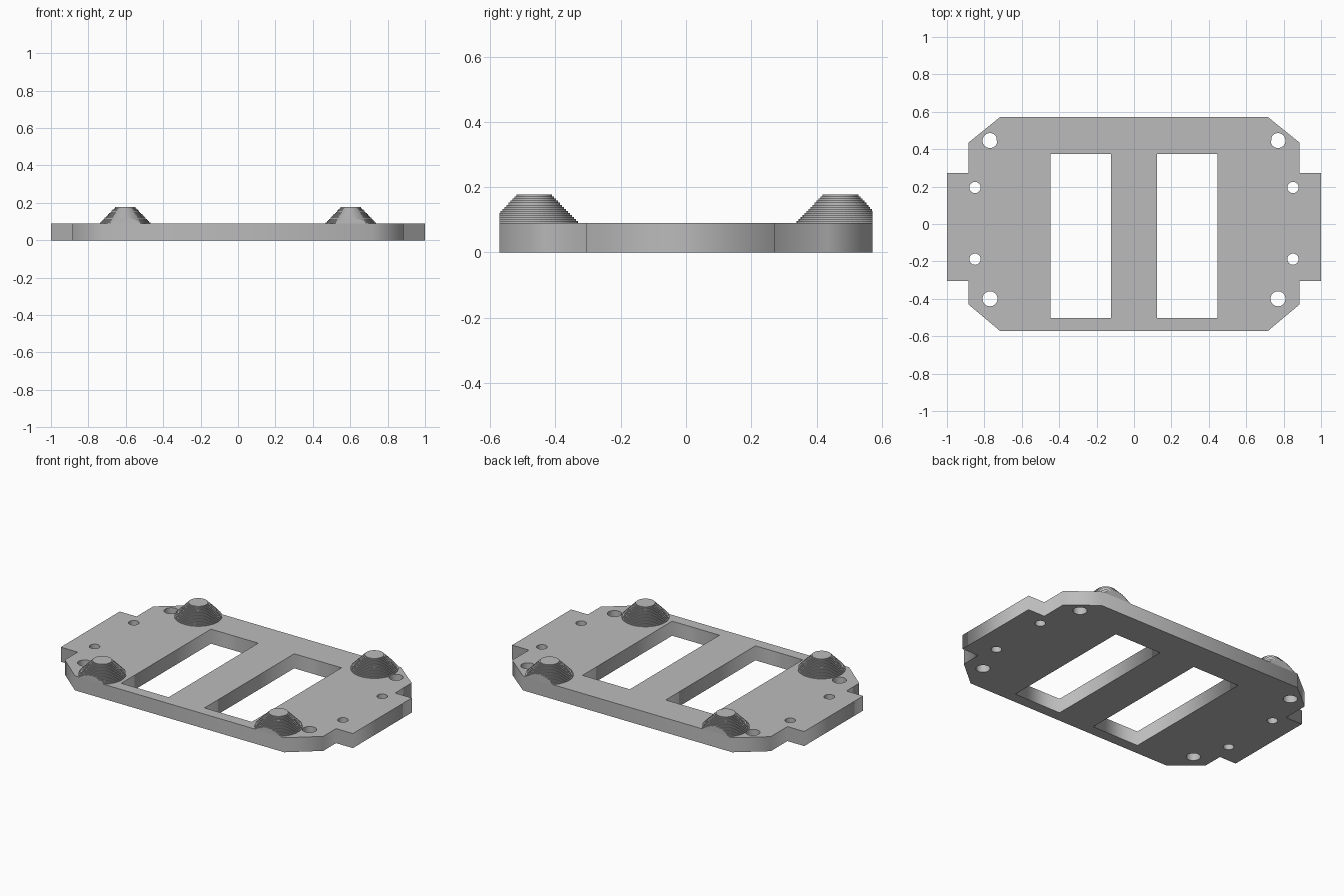
import bpy, bmesh
from math import sin, cos, pi

cube = bpy.data.objects.get("Cube")
if cube:
    bpy.data.objects.remove(cube, do_unlink=True)

THICK, TOP = 0.09, 0.177      # plate top and boss top heights
EDGE = 0.571                  # half depth of the plate

grey = bpy.data.materials.new("plain grey")
grey.use_nodes = True
colour = (0.5, 0.5, 0.5, 1)
grey.diffuse_color = colour
grey.node_tree.nodes["Principled BSDF"].inputs["Base Color"].default_value = colour


def circle(x, y, r, n=32):
    return [(x + r * cos(2 * pi * i / n), y + r * sin(2 * pi * i / n)) for i in range(n)]


# Mounting plate: chamfered outline with end tabs, mirrored left to right
half = [(0.717, -EDGE), (0.885, -0.43), (0.885, -0.305), (1, -0.305),
        (1, 0.272), (0.885, 0.272), (0.885, 0.435), (0.717, EDGE)]
loops = [half + [(-x, y) for x, y in reversed(half)]]

# Windows and screw holes on both sides
for s in (1, -1):
    loops.append([(s * x, y) for x, y in
                  [(0.123, -0.503), (0.447, -0.503), (0.447, 0.374), (0.123, 0.374)]])
    for y in (0.446, -0.4):
        loops.append(circle(s * 0.77, y, 0.04))
    for y in (0.195, -0.188):
        loops.append(circle(s * 0.85, y, 0.03))

curve = bpy.data.curves.new("mounting_plate", 'CURVE')
curve.dimensions = '2D'
curve.fill_mode = 'BOTH'
curve.extrude = THICK / 2
for pts in loops:
    spline = curve.splines.new('POLY')
    spline.points.add(len(pts) - 1)
    for p, (x, y) in zip(spline.points, pts):
        p.co = (x, y, 0, 1)
    spline.use_cyclic_u = True
plate = bpy.data.objects.new("mounting_plate", curve)
plate.location.z = THICK / 2
bpy.context.collection.objects.link(plate)
bpy.context.view_layer.objects.active = plate
plate.select_set(True)
bpy.ops.object.convert(target='MESH')
plate = bpy.context.object
plate.data.materials.clear()
plate.data.materials.append(grey)


# Stepped conical boss, trimmed flush with the plate edge
def boss(name, cx, cy, steps=14, n=48):
    bm = bmesh.new()
    rings = []
    h = (TOP - THICK) / steps
    for i in range(steps):
        r = 0.134 + (0.055 - 0.134) * i / (steps - 1)
        for z in (THICK + i * h, THICK + (i + 1) * h):
            rings.append([bm.verts.new((x, y, z)) for x, y in circle(cx, cy, r, n)])
    for a, b in zip(rings, rings[1:]):
        for j in range(n):
            k = (j + 1) % n
            bm.faces.new((a[j], a[k], b[k], b[j]))
    bm.faces.new(rings[0][::-1])
    bm.faces.new(rings[-1])
    side = 1 if cy > 0 else -1
    cut = bmesh.ops.bisect_plane(bm, geom=bm.verts[:] + bm.edges[:] + bm.faces[:],
                                 plane_co=(0, side * EDGE, 0), plane_no=(0, side, 0),
                                 clear_outer=True)
    rim = [e for e in cut["geom_cut"] if isinstance(e, bmesh.types.BMEdge)]
    bmesh.ops.triangle_fill(bm, edges=rim, use_beauty=True, normal=(0, side, 0))
    bmesh.ops.recalc_face_normals(bm, faces=bm.faces[:])
    mesh = bpy.data.meshes.new(name)
    bm.to_mesh(mesh)
    bm.free()
    mesh.materials.append(grey)
    bpy.context.collection.objects.link(bpy.data.objects.new(name, mesh))


for x, side in ((0.603, "left"), (-0.603, "right")):
    boss("back_boss_" + side, x, 0.473)
    boss("front_boss_" + side, x, -0.465)
